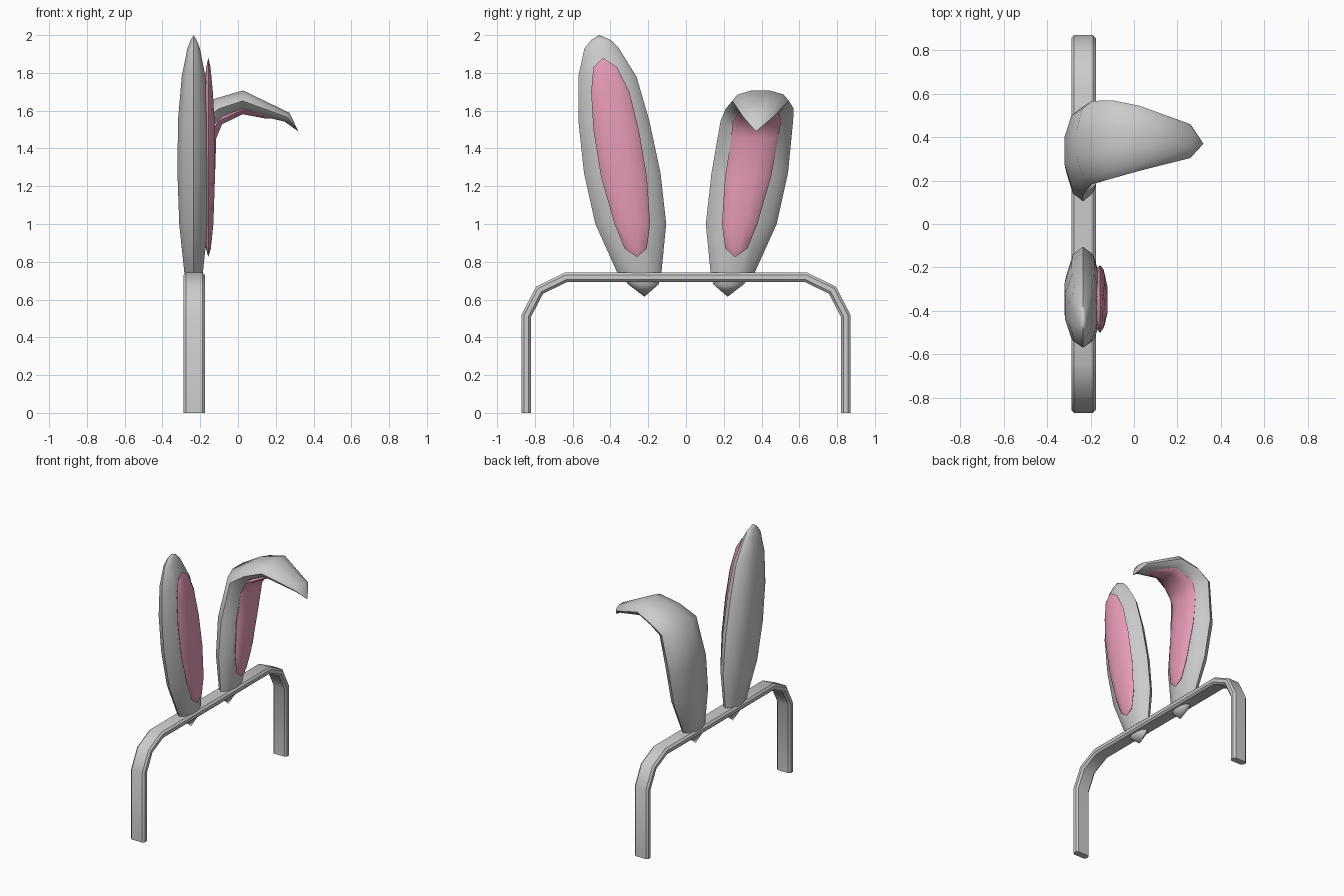
import bpy, bmesh, math
from mathutils import Vector

if "Cube" in bpy.data.objects:
    bpy.data.objects.remove(bpy.data.objects["Cube"])


def material(name, rgb):
    m = bpy.data.materials.new(name)
    m.diffuse_color = (*rgb, 1)
    m.use_nodes = True
    m.node_tree.nodes["Principled BSDF"].inputs["Base Color"].default_value = m.diffuse_color
    return m


GREY = material("soft grey", (0.6, 0.6, 0.6))
PINK = material("ear pink", (0.8, 0.33, 0.48))


def skin(name, rings, mat, angle=40):
    """Bridge rings of points; a ring with one point closes to a tip."""
    bm = bmesh.new()
    loops = [[bm.verts.new(p) for p in r] for r in rings]
    for a, b in zip(loops, loops[1:]):
        n = max(len(a), len(b))
        for i in range(n):
            j = (i + 1) % n
            if len(a) == 1:
                bm.faces.new((a[0], b[i], b[j]))
            elif len(b) == 1:
                bm.faces.new((a[i], a[j], b[0]))
            else:
                bm.faces.new((a[i], a[j], b[j], b[i]))
    for end in (loops[0], loops[-1]):
        if len(end) > 1:
            bm.faces.new(end)
    bmesh.ops.recalc_face_normals(bm, faces=bm.faces)
    me = bpy.data.meshes.new(name)
    bm.to_mesh(me)
    bm.free()
    me.materials.append(mat)
    ob = bpy.data.objects.new(name, me)
    bpy.context.collection.objects.link(ob)
    bpy.ops.object.select_all(action='DESELECT')
    ob.select_set(True)
    bpy.context.view_layer.objects.active = ob
    bpy.ops.object.shade_smooth_by_angle(angle=math.radians(angle))


def ear(name, sections, mat, sides=10):
    """Section: centre x, y, z, half width, half thickness, bend in degrees."""
    rings = []
    for x, y, z, w, t, bend in sections:
        c, a = Vector((x, y, z)), math.radians(bend)
        n = Vector((math.cos(a), 0, -math.sin(a)))
        if w == 0:
            rings.append([c])
            continue
        rings.append([c + n * t * math.sin(u) + Vector((0, w * math.cos(u), 0))
                      for u in (2 * math.pi * i / sides for i in range(sides))])
    skin(name, rings, mat, 50)


def upright(x, rows):
    """Straight sections from rows of z, low y, high y, half thickness."""
    return [(x, (a + b) / 2, z, (b - a) / 2, t, 0) for z, a, b, t in rows]


def mirrored(sections):
    return [(x, -y, z, w, t, b) for x, y, z, w, t, b in sections]


# Headband: rounded strip swept along a bent arch
half = [(0.845, 0), (0.845, 0.515), (0.775, 0.65), (0.637, 0.717), (0.3, 0.717)]
path = [Vector(p) for p in half] + [Vector((-y, z)) for y, z in reversed(half)]
profile = [(-0.057, -0.012), (-0.044, -0.025), (0.044, -0.025), (0.057, -0.012),
           (0.057, 0.012), (0.044, 0.025), (-0.044, 0.025), (-0.057, 0.012)]
rings = []
for i, p in enumerate(path):
    d0 = (p - path[max(i - 1, 0)]).normalized()
    d1 = (path[min(i + 1, len(path) - 1)] - p).normalized()
    d = (d0 + d1).normalized()
    n = Vector((d.y, -d.x))
    k = 1 / max(0.5, n.dot(Vector((d1.y, -d1.x)) if i == 0 else Vector((d0.y, -d0.x))))
    rings.append([(-0.232 + u, p.x + n.x * v * k, p.y + n.y * v * k) for u, v in profile])
skin("headband", rings, GREY)

# Upright ear
base = upright(-0.235, [
    (0.615, -0.22, -0.22, 0), (0.68, -0.305, -0.145, 0.035),
    (0.745, -0.365, -0.13, 0.052), (1.0, -0.48, -0.105, 0.08),
    (1.27, -0.54, -0.135, 0.09)])
ear("upright_ear", base + upright(-0.235, [
    (1.55, -0.57, -0.195, 0.087), (1.78, -0.57, -0.262, 0.066),
    (1.93, -0.538, -0.355, 0.035), (1.975, -0.50, -0.40, 0.016),
    (2.0, -0.46, -0.46, 0)]), GREY)

# Upright ear lining
lining = upright(-0.157, [
    (0.825, -0.26, -0.26, 0), (0.87, -0.325, -0.208, 0.014),
    (1.0, -0.378, -0.19, 0.028), (1.25, -0.45, -0.207, 0.037)])
ear("upright_ear_lining", lining + upright(-0.157, [
    (1.5, -0.49, -0.25, 0.037), (1.7, -0.502, -0.30, 0.025),
    (1.83, -0.49, -0.365, 0.012), (1.88, -0.44, -0.44, 0)]), PINK)

# Folded ear: same base, then bent over sideways
ear("folded_ear", mirrored(base) + [
    (-0.195, 0.375, 1.545, 0.192, 0.085, 30),
    (-0.10, 0.39, 1.61, 0.180, 0.062, 62),
    (0.025, 0.395, 1.652, 0.150, 0.058, 92),
    (0.26, 0.382, 1.565, 0.078, 0.028, 118),
    (0.32, 0.37, 1.49, 0, 0, 0)], GREY)

# Folded ear lining
ear("folded_ear_lining", mirrored(lining) + [
    (-0.145, 0.365, 1.46, 0.125, 0.032, 12),
    (-0.105, 0.375, 1.545, 0.128, 0.028, 40),
    (0.025, 0.39, 1.605, 0.095, 0.025, 92),
    (0.15, 0.385, 1.575, 0.055, 0.018, 108),
    (0.215, 0.38, 1.558, 0, 0, 0)], PINK)
